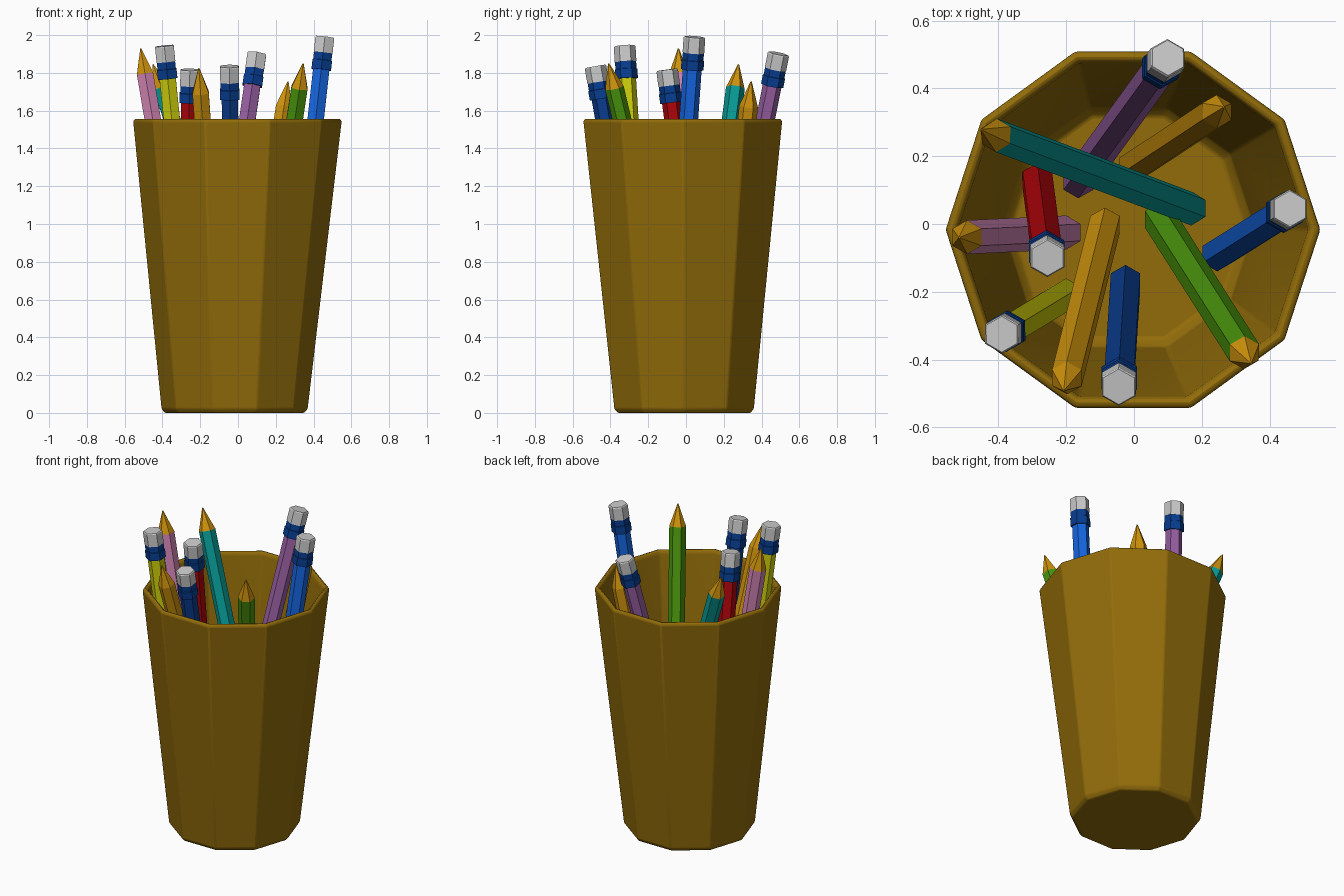
import bpy, math
from mathutils import Vector

if "Cube" in bpy.data.objects:
    bpy.data.objects.remove(bpy.data.objects["Cube"])


def material(name, rgb):
    # 8-bit display colour to linear diffuse colour
    m = bpy.data.materials.new(name)
    m.diffuse_color = [(c / 255) ** 2.2 for c in rgb] + [1]
    m.use_nodes = True
    m.node_tree.nodes["Principled BSDF"].inputs["Base Color"].default_value = m.diffuse_color
    return m


def loft(name, rings, sides, start, mat=None):
    """Stack of polygon rings (cx, cy, z, radius), capped at both ends."""
    verts, faces = [], []
    for cx, cy, z, r in rings:
        for i in range(sides):
            a = start + 2 * math.pi * i / sides
            verts.append((cx + r * math.cos(a), cy + r * math.sin(a), z))
    for k in range(len(rings) - 1):
        for i in range(sides):
            j = (i + 1) % sides
            b, t = k * sides, (k + 1) * sides
            faces.append((b + i, b + j, t + j, t + i))
    n = len(verts)
    faces.append(tuple(reversed(range(sides))))
    faces.append(tuple(range(n - sides, n)))
    me = bpy.data.meshes.new(name)
    me.from_pydata(verts, [], faces)
    ob = bpy.data.objects.new(name, me)
    bpy.context.collection.objects.link(ob)
    if mat:
        me.materials.append(mat)
    return ob


# Ten-sided tapered cup: outside up, over the rim, inside down to the floor
cup = loft("cup", [
    (-0.018, -0.010, 0.0, 0.370),
    (-0.018, -0.010, 0.022, 0.388),
    (-0.003, -0.017, 1.545, 0.553),
    (-0.003, -0.017, 1.557, 0.543),
    (-0.003, -0.017, 1.557, 0.528),
    (-0.003, -0.017, 1.540, 0.517),
    (-0.017, -0.010, 0.085, 0.372),
    (-0.017, -0.010, 0.055, 0.345),
], 10, 0, material("cup_brown", (145, 108, 18)))
bev = cup.modifiers.new("soft_edges", "BEVEL")
bev.width = 0.012
bev.segments = 2
bev.limit_method = "ANGLE"
bev.angle_limit = math.radians(25)
bpy.context.view_layer.objects.active = cup
cup.select_set(True)
bpy.ops.object.shade_smooth_by_angle(angle=math.radians(28))
cup.select_set(False)

wood = material("wood_tip", (205, 145, 20))
band = material("ferrule_blue", (16, 64, 145))

R = 0.05          # pencil body radius
HEX = math.pi / 2


def pencil(name, rgb, bottom, top, sharp):
    foot, head = Vector((*bottom, 0.07)), Vector(top)
    axis = head - foot
    length = axis.length
    rot = Vector((0, 0, 1)).rotation_difference(axis.normalized())

    def part(suffix, rings, mat):
        ob = loft(name + suffix, [(0, 0, z, r) for z, r in rings], 6, HEX, mat)
        ob.location = foot
        ob.rotation_mode = "QUATERNION"
        ob.rotation_quaternion = rot

    paint = material(name + "_paint", rgb)
    if sharp:
        b = length - 0.135
        part("_body", [(0, R), (b, R)], paint)
        part("_tip", [(b, R), (length, 0.003)], wood)
    else:
        b = length - 0.175
        part("_body", [(0, R), (b, R)], paint)
        part("_ferrule", [(b, 0.060), (b + 0.05, 0.060), (b + 0.052, 0.056),
                          (b + 0.09, 0.056)], band)
        part("_eraser", [(b + 0.09, 0.0575), (length - 0.006, 0.0575),
                         (length, 0.053)], None)


# Pencils: name, colour, foot (x, y), head (x, y, z), sharpened end up
PENCILS = [
    ("blue_pencil", (28, 102, 225), (0.245, -0.09), (0.46, 0.045, 1.99), False),
    ("purple_pencil", (150, 95, 160), (-0.165, 0.125), (0.10, 0.49, 1.902), False),
    ("red_pencil", (175, 12, 18), (-0.285, 0.13), (-0.255, -0.10, 1.817), False),
    ("yellow_pencil", (205, 205, 20), (-0.20, -0.21), (-0.39, -0.325, 1.943), False),
    ("navy_pencil", (18, 62, 140), (-0.025, -0.17), (-0.045, -0.48, 1.835), False),
    ("short_orange_pencil", (205, 145, 20), (0.0, 0.17), (0.265, 0.345, 1.755), True),
    ("teal_pencil", (16, 150, 145), (0.17, 0.045), (-0.45, 0.278, 1.845), True),
    ("pink_pencil", (210, 132, 180), (-0.20, -0.025), (-0.515, -0.04, 1.93), True),
    ("orange_pencil", (205, 145, 20), (-0.085, 0.0), (-0.207, -0.49, 1.825), True),
    ("green_pencil", (75, 148, 20), (0.075, 0.015), (0.345, -0.41, 1.85), True),
]
for spec in PENCILS:
    pencil(*spec)
